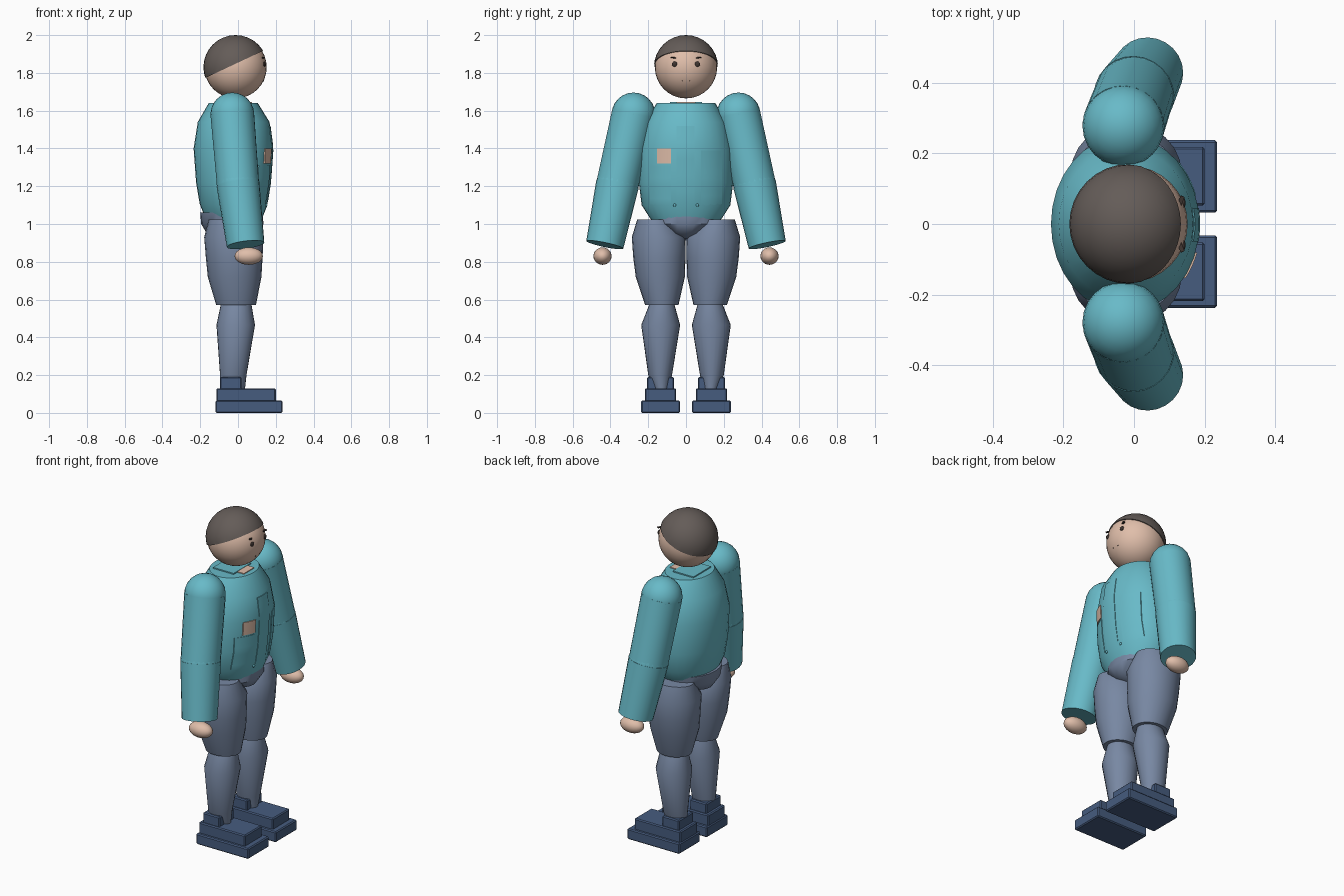
import bpy, bmesh, math
from mathutils import Vector, Matrix

cube = bpy.data.objects.get("Cube")
if cube:
    bpy.data.objects.remove(cube, do_unlink=True)


def srgb(*c):
    return tuple((v / 255 / 12.92) if v < 11 else ((v / 255 + 0.055) / 1.055) ** 2.4 for v in c) + (1,)


def material(name, colour):
    m = bpy.data.materials.new(name)
    m.use_nodes = True
    m.diffuse_color = colour
    m.node_tree.nodes["Principled BSDF"].inputs["Base Color"].default_value = colour
    return m


TEAL = material("jacket teal", srgb(104, 186, 200))
SKIN = material("skin", srgb(224, 190, 170))
HAIR = material("hair brown", srgb(100, 92, 88))
TROUSER = material("trouser grey blue", srgb(120, 136, 163))
SHOE = material("shoe navy", srgb(70, 92, 127))
DARK = material("eye dark", srgb(62, 52, 48))


def finish(name, bm, mat, angle=40):
    bmesh.ops.recalc_face_normals(bm, faces=bm.faces)
    me = bpy.data.meshes.new(name)
    bm.to_mesh(me)
    bm.free()
    ob = bpy.data.objects.new(name, me)
    bpy.context.collection.objects.link(ob)
    me.materials.append(mat)
    if angle:
        bpy.ops.object.select_all(action='DESELECT')
        ob.select_set(True)
        bpy.context.view_layer.objects.active = ob
        bpy.ops.object.shade_smooth_by_angle(angle=math.radians(angle))
    return ob


def ball(name, mat, centre, radii, segs=24):
    bm = bmesh.new()
    bmesh.ops.create_uvsphere(bm, u_segments=segs, v_segments=segs // 2, radius=1)
    bmesh.ops.scale(bm, vec=radii, verts=bm.verts)
    bmesh.ops.translate(bm, vec=centre, verts=bm.verts)
    return finish(name, bm, mat)


def box(name, mat, lo, hi, bevel=0.0):
    lo, hi = Vector(lo), Vector(hi)
    bm = bmesh.new()
    bmesh.ops.create_cube(bm, size=1)
    bmesh.ops.scale(bm, vec=hi - lo, verts=bm.verts)
    bmesh.ops.translate(bm, vec=(lo + hi) / 2, verts=bm.verts)
    if bevel:
        bmesh.ops.bevel(bm, geom=bm.edges[:], offset=bevel, segments=1, affect='EDGES')
    return finish(name, bm, mat, 0)


def tube(name, mat, a, ra, b, rb):
    a, b = Vector(a), Vector(b)
    bm = bmesh.new()
    bmesh.ops.create_cone(bm, cap_ends=True, segments=24, radius1=ra, radius2=rb, depth=(b - a).length)
    turn = (b - a).to_track_quat('Z', 'Y').to_matrix().to_4x4()
    bmesh.ops.transform(bm, matrix=Matrix.Translation((a + b) / 2) @ turn, verts=bm.verts)
    return finish(name, bm, mat)


def loft(name, mat, rings, segs=24, angle=40):
    """Rings are (z, centre x, half x, centre y, half y, tilt along x)."""
    bm = bmesh.new()
    loops = []
    for z, cx, hx, cy, hy, tilt in rings:
        loop = []
        for i in range(segs):
            t = math.tau * i / segs
            loop.append(bm.verts.new((cx + hx * math.cos(t), cy + hy * math.sin(t), z - tilt * math.cos(t))))
        loops.append(loop)
    for p, q in zip(loops, loops[1:]):
        for i in range(segs):
            j = (i + 1) % segs
            bm.faces.new((p[i], p[j], q[j], q[i]))
    bm.faces.new(loops[0])
    bm.faces.new(loops[-1])
    return finish(name, bm, mat, angle)


# Jacket body
TORSO = [(1.03, -.03, .15, 0, .19, .018), (1.1, -.025, .178, 0, .235, .008),
         (1.22, -.025, .197, 0, .25, 0), (1.4, -.025, .21, 0, .25, 0),
         (1.54, -.023, .19, 0, .215, 0), (1.64, -.025, .13, 0, .155, 0)]
loft("jacket_body", TEAL, TORSO, 32)


def front_x(y, z):
    for a, b in zip(TORSO, TORSO[1:]):
        if a[0] <= z <= b[0]:
            f = (z - a[0]) / (b[0] - a[0])
            cx, hx, hy = (a[k] + (b[k] - a[k]) * f for k in (1, 2, 4))
            return cx + hx * math.sqrt(max(0, 1 - (y / hy) ** 2))


def panel(name, mat, y0, y1, z0, z1, lift):
    """Thin plate that follows the chest."""
    bm = bmesh.new()
    n, m = 6, 10
    grid = []
    for i in range(n + 1):
        y = y0 + (y1 - y0) * i / n
        zs = [z0 + (z1 - z0) * j / m for j in range(m + 1)]
        grid.append([bm.verts.new((front_x(y, z) + lift, y, z)) for z in zs])
    for i in range(n):
        for j in range(m):
            bm.faces.new((grid[i][j], grid[i + 1][j], grid[i + 1][j + 1], grid[i][j + 1]))
    ext = bmesh.ops.extrude_face_region(bm, geom=bm.faces[:])
    moved = [v for v in ext["geom"] if isinstance(v, bmesh.types.BMVert)]
    bmesh.ops.translate(bm, vec=(-.008, 0, 0), verts=moved)
    return finish(name, bm, mat)


# Jacket front details
panel("placket", TEAL, -.05, .045, 1.08, 1.52, .003)
panel("left_front_panel", TEAL, .08, .19, 1.09, 1.39, .003)
panel("right_front_panel", TEAL, -.19, -.08, 1.09, 1.31, .003)
panel("chest_badge", SKIN, -.153, -.08, 1.32, 1.4, .005)
for y in (-.06, .06):
    ball("hem_button", TEAL, (front_x(y, 1.1) + .002, y, 1.1), (.006, .008, .008), 12)
box("collar", TEAL, (-.11, -.085, 1.635), (.03, .085, 1.647))
box("neck_opening", SKIN, (.03, -.05, 1.637), (.075, .05, 1.645))

# Head and hair
HEAD = Vector((-.013, 0, 1.83))
ball("head", SKIN, HEAD, (.165, .165, .165), 32)
bm = bmesh.new()
bmesh.ops.create_uvsphere(bm, u_segments=32, v_segments=16, radius=.17)
bmesh.ops.translate(bm, vec=HEAD, verts=bm.verts)
cut = bmesh.ops.bisect_plane(bm, geom=bm.verts[:] + bm.edges[:] + bm.faces[:], plane_co=(-.18, 0, 1.77),
                             plane_no=(-.15, 0, .32), clear_inner=True)
rim = [e for e in cut["geom_cut"] if isinstance(e, bmesh.types.BMEdge)]
bmesh.ops.edgeloop_fill(bm, edges=rim)
finish("hair", bm, HAIR)

# Face features
for s, side in ((1, "left"), (-1, "right")):
    ball(side + "_eye", DARK, (.139, s * .06, 1.846), (.007, .015, .014), 16)
    brow = box(side + "_brow", DARK, (-.006, -.018, -.003), (.006, .018, .003))
    brow.location = (.131, s * .062, 1.88)
    brow.rotation_euler = (s * .12, 0, -s * .4)
    ball(side + "_nostril", DARK, (.134, s * .02, 1.757), (.003, .003, .003), 8)

# Hips
loft("hips", TROUSER, [(.92, -.03, .05, 0, .03, 0), (.95, -.03, .135, 0, .1, 0), (1.0, -.03, .165, 0, .18, 0),
                       (1.06, -.035, .165, 0, .19, 0)])

for s, side in ((1, "left"), (-1, "right")):
    # Sleeves and hands
    shoulder, elbow, wrist = (-.03, s * .278, 1.58), (0, s * .363, 1.21), (.04, s * .43, .89)
    ball(side + "_shoulder", TEAL, shoulder, (.116, .116, .116))
    tube(side + "_upper_sleeve", TEAL, shoulder, .116, elbow, .112)
    ball(side + "_elbow", TEAL, elbow, (.113, .113, .113))
    tube(side + "_lower_sleeve", TEAL, elbow, .114, wrist, .1)
    ball(side + "_hand", SKIN, (.057, s * .442, .83), (.075, .048, .046))

    # Trouser legs
    loft(side + "_thigh", TROUSER, [
        (.57, -.01, .105, s * .128, .088, 0), (.72, -.018, .142, s * .136, .13, 0),
        (.82, -.02, .15, s * .141, .138, 0), (.93, -.022, .157, s * .144, .143, 0),
        (1.025, -.025, .13, s * .165, .093, 0)])
    loft(side + "_shin", TROUSER, [
        (.11, -.03, .065, s * .13, .035, 0), (.2, -.025, .07, s * .137, .063, 0),
        (.465, -.012, .102, s * .134, .103, 0), (.57, -.01, .082, s * .128, .068, 0)])

    # Shoes
    def shoe_part(name, x0, x1, y0, y1, z0, z1):
        ys = sorted((s * y0, s * y1))
        box(side + name, SHOE, (x0, ys[0], z0), (x1, ys[1], z1), .006)

    shoe_part("_sole", -.12, .235, .032, .237, 0, .065)
    shoe_part("_shoe_upper", -.115, .2, .052, .218, .058, .13)
    shoe_part("_ankle_cuff", -.095, .018, .063, .207, .12, .19)
